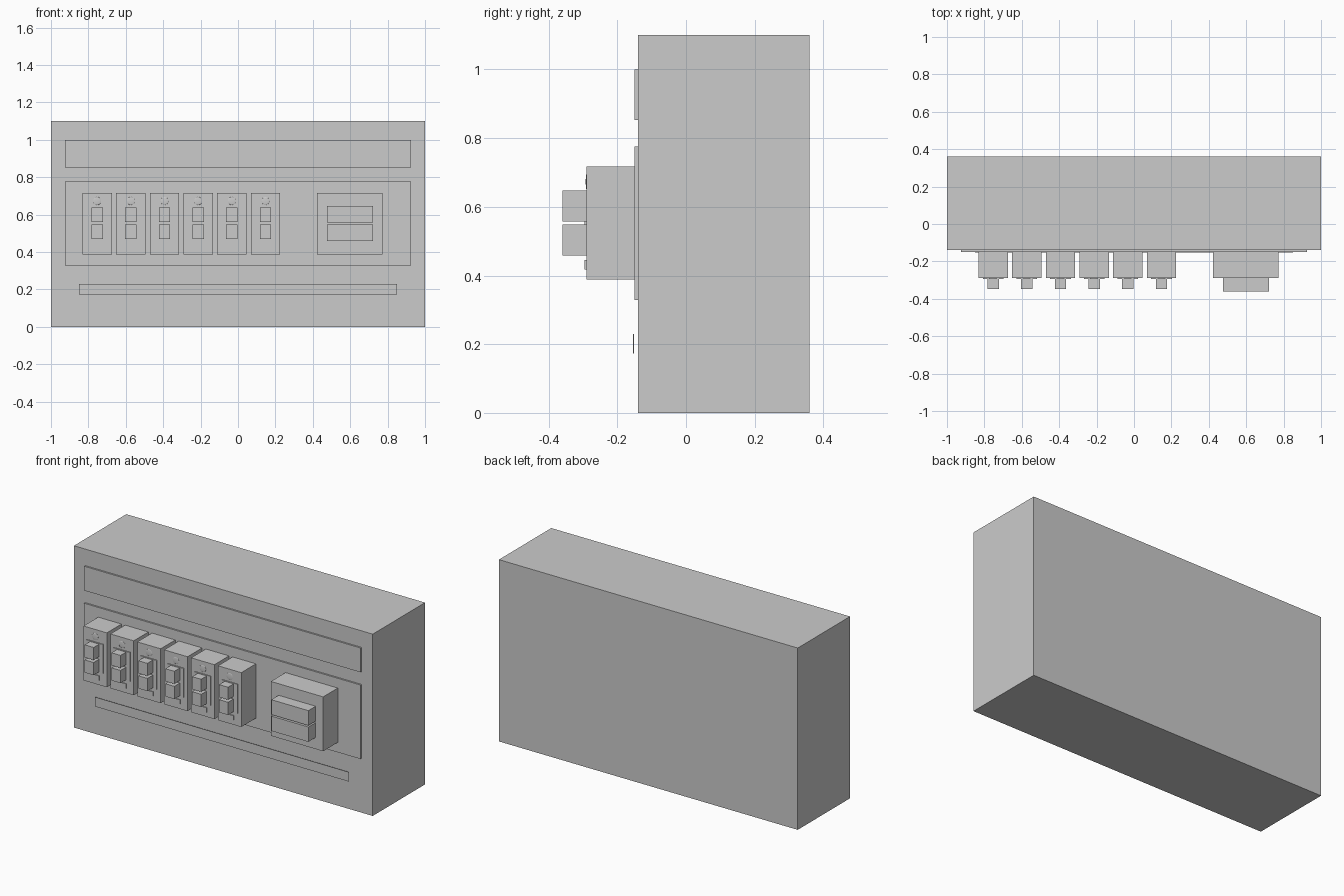
import bpy
import math

if "Cube" in bpy.data.objects:
    bpy.data.objects.remove(bpy.data.objects["Cube"])


def box(name, x0, x1, y0, y1, z0, z1):
    bpy.ops.mesh.primitive_cube_add(size=1, location=((x0 + x1) / 2, (y0 + y1) / 2, (z0 + z1) / 2))
    ob = bpy.context.object
    ob.name = name
    ob.scale = (x1 - x0, y1 - y0, z1 - z0)
    bpy.ops.object.transform_apply(location=False, rotation=False, scale=True)
    return ob


# Cabinet and front panels
box("cabinet", -1, 1, -0.14, 0.36, 0, 1.1)
box("header_panel", -0.925, 0.925, -0.15, -0.14, 0.853, 1.0)
box("breaker_panel", -0.925, 0.925, -0.15, -0.14, 0.328, 0.776)
box("label_strip", -0.85, 0.85, -0.154, -0.152, 0.173, 0.23)

# Row of six small breakers
for i in range(6):
    x = -0.753 + 0.18 * i
    n = i + 1
    box(f"breaker_{n}_body", x - 0.078, x + 0.078, -0.29, -0.15, 0.388, 0.717)
    box(f"breaker_{n}_switch_plate", x - 0.055, x + 0.055, -0.295, -0.29, 0.465, 0.642)
    box(f"breaker_{n}_upper_toggle", x - 0.03, x + 0.03, -0.348, -0.295, 0.562, 0.638)
    box(f"breaker_{n}_lower_toggle", x - 0.03, x + 0.03, -0.348, -0.295, 0.47, 0.547)
    box(f"breaker_{n}_label", x - 0.03, x + 0.03, -0.295, -0.29, 0.418, 0.445)
    # Indicator lamp, almost flush with the breaker face
    bpy.ops.mesh.primitive_uv_sphere_add(segments=24, ring_count=12, radius=0.021,
                                         location=(x, -0.29, 0.673), rotation=(math.pi / 2, 0, 0))
    lamp = bpy.context.object
    lamp.name = f"breaker_{n}_lamp"
    lamp.scale = (1, 1, 0.1)
    bpy.ops.object.shade_smooth()

# Main breaker with two wide toggles
box("main_breaker_body", 0.423, 0.773, -0.29, -0.15, 0.388, 0.717)
box("main_upper_toggle", 0.475, 0.723, -0.36, -0.29, 0.557, 0.647)
box("main_lower_toggle", 0.475, 0.723, -0.36, -0.29, 0.458, 0.548)
